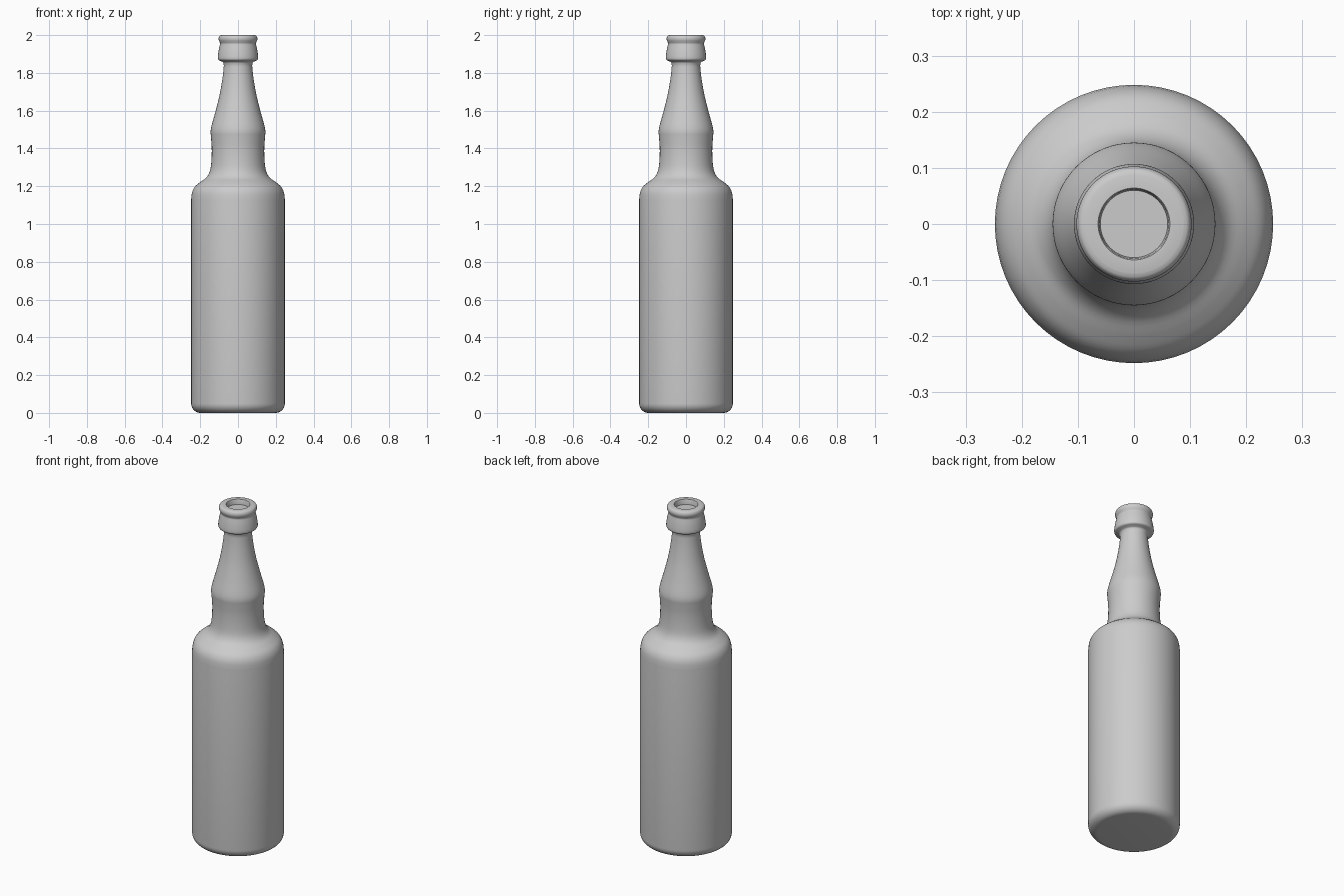
import bpy
import bmesh
import math
from mathutils import Vector

cube = bpy.data.objects.get("Cube")
if cube:
    bpy.data.objects.remove(cube, do_unlink=True)

SIDES = 64


def smooth_path(points, steps=4):
    """Catmull-Rom curve through (radius, height) points."""
    pts = [Vector(p) for p in points]
    pts = [pts[0]] + pts + [pts[-1]]
    path = []
    for a, b, c, d in zip(pts, pts[1:], pts[2:], pts[3:]):
        for i in range(steps):
            t = i / steps
            path.append(0.5 * (2 * b + (c - a) * t
                               + (2 * a - 5 * b + 4 * c - d) * t ** 2
                               + (3 * b - a - 3 * c + d) * t ** 3))
    return path + [pts[-1]]


def arc(cx, cz, radius, start, end, steps=8):
    """Circular fillet, angles in degrees."""
    angles = [math.radians(start + (end - start) * i / steps) for i in range(steps + 1)]
    return [Vector((cx + radius * math.cos(a), cz + radius * math.sin(a))) for a in angles]


def lathe(name, profile, material):
    """Revolve a profile about the z axis."""
    bm = bmesh.new()
    verts = [bm.verts.new((p[0], 0, p[1])) for p in profile]
    edges = [bm.edges.new(pair) for pair in zip(verts, verts[1:])]
    bmesh.ops.spin(bm, geom=verts + edges, cent=(0, 0, 0), axis=(0, 0, 1),
                   angle=math.tau, steps=SIDES)
    bmesh.ops.remove_doubles(bm, verts=bm.verts, dist=0.0002)
    bmesh.ops.recalc_face_normals(bm, faces=bm.faces)
    mesh = bpy.data.meshes.new(name)
    bm.to_mesh(mesh)
    bm.free()
    mesh.materials.append(material)
    obj = bpy.data.objects.new(name, mesh)
    bpy.context.collection.objects.link(obj)
    bpy.ops.object.select_all(action="DESELECT")
    obj.select_set(True)
    bpy.context.view_layer.objects.active = obj
    bpy.ops.object.shade_smooth_by_angle(angle=math.radians(40))
    return obj


glass = bpy.data.materials.new("plain grey")
glass.use_nodes = True
grey = (0.6, 0.6, 0.6, 1)
glass.diffuse_color = grey
glass.node_tree.nodes["Principled BSDF"].inputs["Base Color"].default_value = grey

# Flat base with a rounded edge
base = [(0, 0)] + arc(0.198, 0.05, 0.05, -90, 0)

# Straight body, rounded shoulder and bulged neck
shoulder = smooth_path([(0.248, 1.13), (0.243, 1.168), (0.228, 1.198), (0.2, 1.222),
                        (0.168, 1.246), (0.149, 1.28), (0.141, 1.33), (0.139, 1.4),
                        (0.143, 1.46), (0.145, 1.49), (0.139, 1.525), (0.118, 1.6),
                        (0.096, 1.69), (0.081, 1.78), (0.075, 1.84)])

# Collar, groove and rolled lip
collar = smooth_path([(0.075, 1.84), (0.079, 1.856), (0.092, 1.863), (0.104, 1.869),
                      (0.107, 1.883), (0.102, 1.92), (0.094, 1.956)])
lip = smooth_path([(0.094, 1.956), (0.098, 1.965), (0.102, 1.975), (0.102, 1.986),
                   (0.097, 1.996), (0.088, 2)])

# Mouth opening with a closed floor
mouth = [(0.064, 2), (0.062, 1.996), (0.06, 1.97), (0, 1.97)]

lathe("bottle", base + shoulder + collar[1:] + lip[1:] + mouth, glass)
